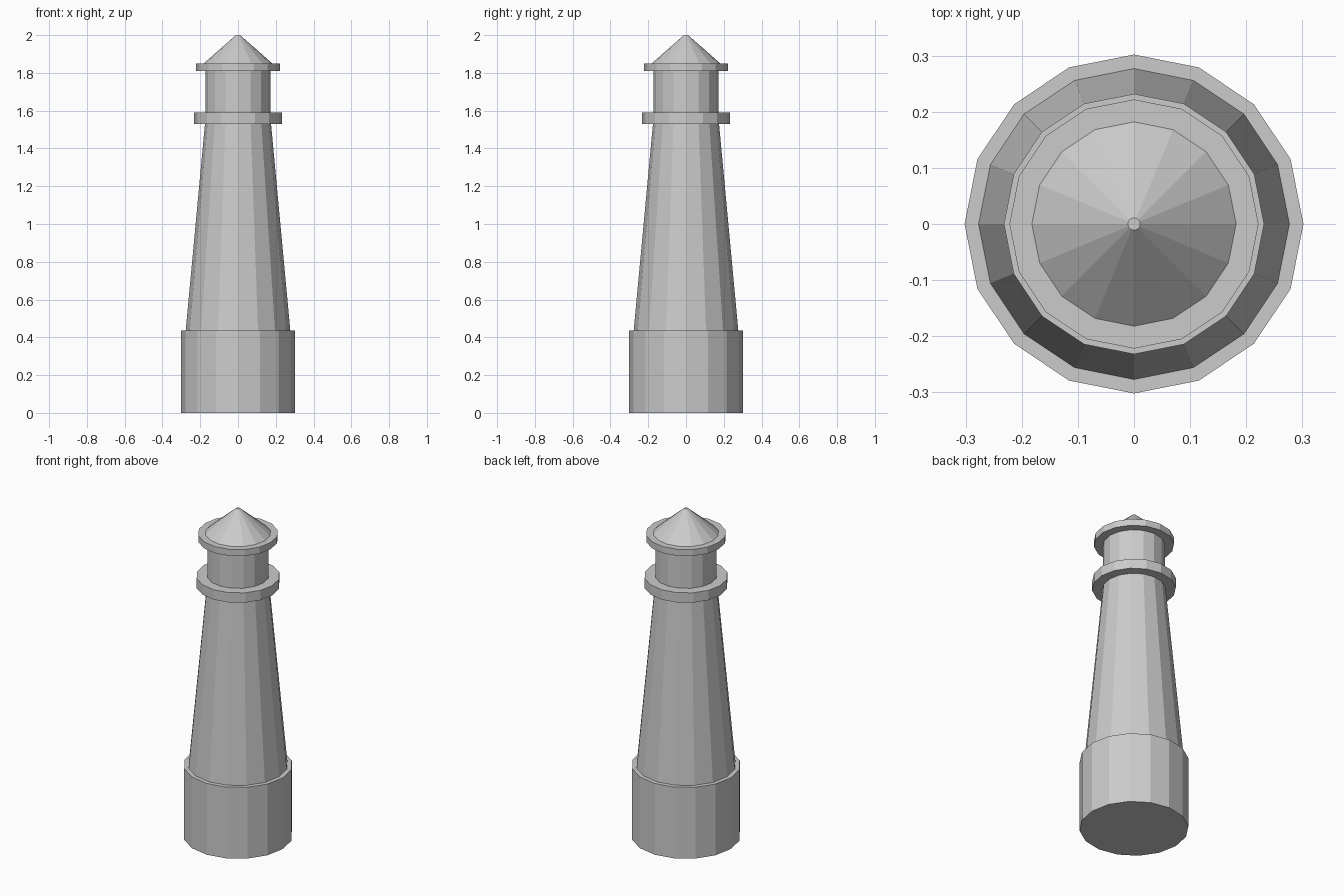
import bpy

cube = bpy.data.objects.get("Cube")
if cube:
    bpy.data.objects.remove(cube, do_unlink=True)

SIDES = 16

# Single grey stone colour
GREY = (0.6, 0.6, 0.6, 1.0)
stone = bpy.data.materials.new("grey_stone")
stone.use_nodes = True
stone.diffuse_color = GREY
stone.node_tree.nodes["Principled BSDF"].inputs["Base Color"].default_value = GREY


def drum(name, z0, z1, r_bottom, r_top):
    """Faceted, optionally tapered, cylinder between two heights."""
    bpy.ops.mesh.primitive_cone_add(
        vertices=SIDES, radius1=r_bottom, radius2=r_top,
        depth=z1 - z0, location=(0, 0, (z0 + z1) / 2))
    obj = bpy.context.object
    obj.name = name
    obj.data.name = name
    obj.data.materials.append(stone)
    return obj


# Parts from the ground up
drum("base", 0, 0.435, 0.302, 0.302)
drum("tower", 0.435, 1.53, 0.277, 0.175)
drum("gallery", 1.53, 1.59, 0.232, 0.232)
drum("lantern_room", 1.59, 1.81, 0.172, 0.172)
drum("roof_rim", 1.81, 1.85, 0.222, 0.222)
drum("roof", 1.85, 2.0, 0.182, 0.011)
